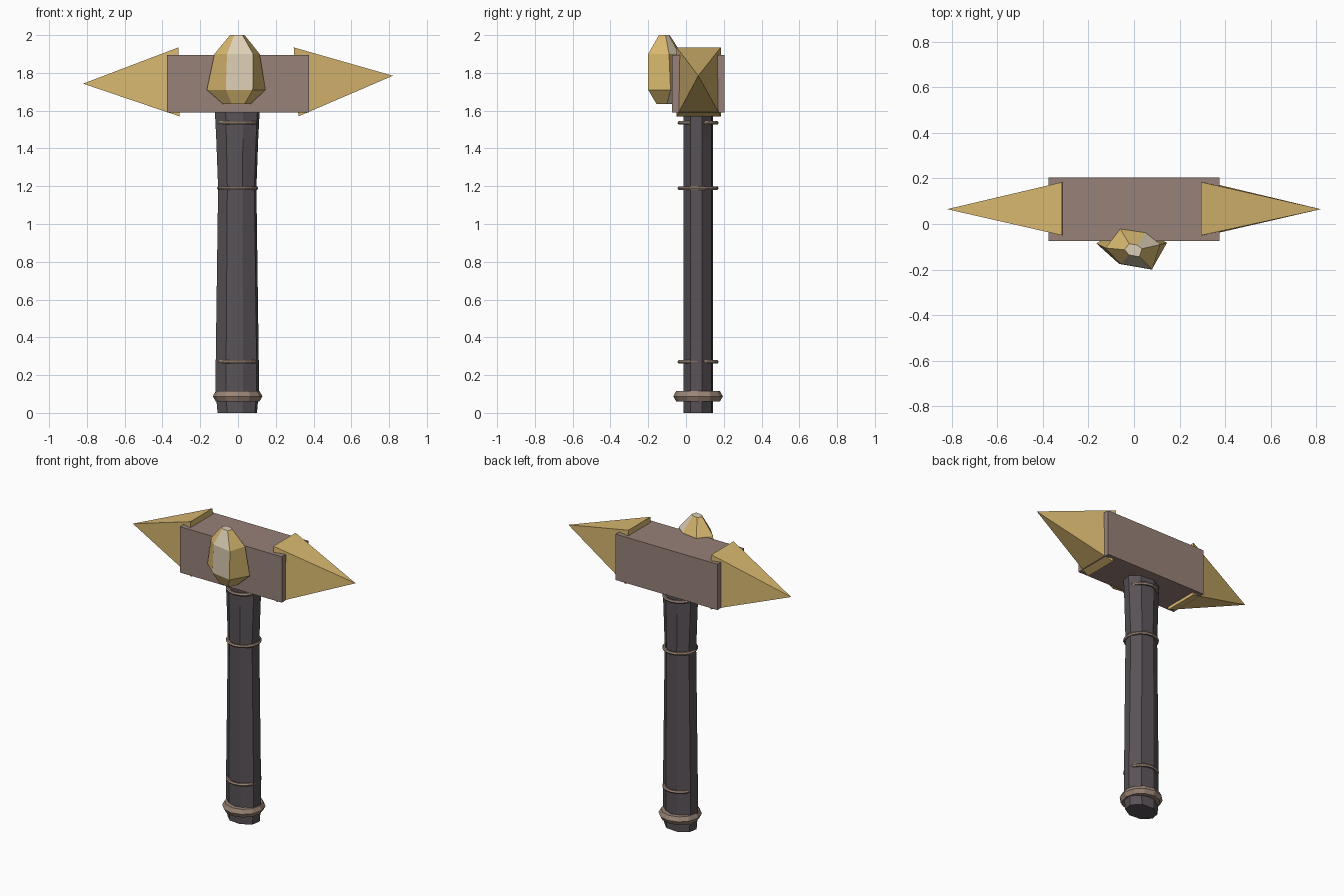
import bpy, bmesh
from math import cos, sin, tau, radians

if "Cube" in bpy.data.objects:
    bpy.data.objects.remove(bpy.data.objects["Cube"])


def material(name, r, g, b):
    m = bpy.data.materials.new(name)
    m.diffuse_color = (r, g, b, 1)
    m.use_nodes = True
    m.node_tree.nodes["Principled BSDF"].inputs["Base Color"].default_value = m.diffuse_color
    return m


DARK = material("dark_wood", 0.10, 0.085, 0.095)
BROWN = material("brown_stone", 0.31, 0.22, 0.19)
BAND = material("band", 0.32, 0.23, 0.18)
GOLD = material("gold", 0.69, 0.48, 0.16)
PALE = material("pale_gold", 0.72, 0.62, 0.46)
CY = 0.064  # y of the handle axis


def loft(name, rings, mats, pale=(), closed=False):
    """Skin a list of point rings; cap the ends unless closed into a tube."""
    bm = bmesh.new()
    vs = [[bm.verts.new(p) for p in ring] for ring in rings]
    pairs = list(zip(vs, vs[1:])) + ([(vs[-1], vs[0])] if closed else [])
    for row, (a, b) in enumerate(pairs):
        n = len(a)
        for i in range(n):
            j = (i + 1) % n
            f = bm.faces.new((a[i], a[j], b[j], b[i]))
            f.material_index = int((row, i) in pale)
    if not closed:
        bm.faces.new(vs[0][::-1])
        bm.faces.new(vs[-1]).material_index = int("cap" in pale)
    bmesh.ops.recalc_face_normals(bm, faces=bm.faces)
    me = bpy.data.meshes.new(name)
    bm.to_mesh(me)
    bm.free()
    for m in mats:
        me.materials.append(m)
    ob = bpy.data.objects.new(name, me)
    bpy.context.collection.objects.link(ob)
    return ob


def oval(rx, ry, z, n=8, turn=15, cx=-0.004):
    return [(cx + rx * cos(tau * i / n + radians(turn)),
             CY + ry * sin(tau * i / n + radians(turn)), z) for i in range(n)]


# Handle: eight-sided shaft, waisted in the middle
loft("handle", [oval(rx, 0.081, z) for rx, z in
                [(0.108, 0), (0.118, 0.11), (0.118, 0.27), (0.105, 1.19),
                 (0.115, 1.45), (0.124, 1.62)]], [DARK])


# Bands around the handle
def band(name, z, radius, thick, height, n, sides):
    rings = [oval(radius + thick * cos(tau * k / sides),
                  radius + thick * cos(tau * k / sides),
                  z + height * sin(tau * k / sides), n, 0, -0.002)
             for k in range(sides)]
    return loft(name, rings, [BAND], closed=True)


for i, z in enumerate((0.27, 1.19, 1.535)):
    band(f"thin_band_{i + 1}", z, 0.098, 0.011, 0.011, 16, 6)
band("pommel_band", 0.088, 0.102, 0.029, 0.031, 12, 6)

# Head block
bpy.ops.mesh.primitive_cube_add(size=1, location=(0, 0.065, 1.743))
head = bpy.context.object
head.name = "head_block"
head.scale = (0.75, 0.28, 0.305)
head.data.materials.append(BROWN)


# Side spikes: four-sided pyramids
def spike(name, x_top, x_bottom, apex):
    base = [(x_bottom, -0.05, 1.57), (x_bottom, 0.184, 1.57),
            (x_top, 0.184, 1.935), (x_top, -0.05, 1.935)]
    bm = bmesh.new()
    b = [bm.verts.new(p) for p in base]
    tip = bm.verts.new(apex)
    bm.faces.new(b)
    for i in range(4):
        bm.faces.new((b[i], b[(i + 1) % 4], tip))
    bmesh.ops.recalc_face_normals(bm, faces=bm.faces)
    me = bpy.data.meshes.new(name)
    bm.to_mesh(me)
    bm.free()
    me.materials.append(GOLD)
    bpy.context.collection.objects.link(bpy.data.objects.new(name, me))


spike("left_spike", -0.315, -0.31, (-0.82, 0.065, 1.743))
spike("right_spike", 0.295, 0.32, (0.82, 0.065, 1.785))

# Faceted gem on the front of the head
lower = [(-0.165, -0.085), (-0.065, -0.175), (0.078, -0.2),
         (0.145, -0.082), (0.05, -0.038), (-0.06, -0.022)]
upper = [(-0.125, -0.105), (-0.058, -0.175), (0.08, -0.2),
         (0.115, -0.09), (0.05, -0.038), (-0.06, -0.022)]


def ring(points, z, s=1.0, cx=-0.003, cy=-0.117):
    return [(cx + (x - cx) * s, cy + (y - cy) * s, z) for x, y in points]


loft("gem", [ring(lower, 1.635, 0.47), ring(lower, 1.71),
             ring(upper, 1.9), ring(upper, 2.0, 0.32)],
     [GOLD, PALE], pale={(1, 1), (2, 1), (2, 3), (0, 3), "cap"})
